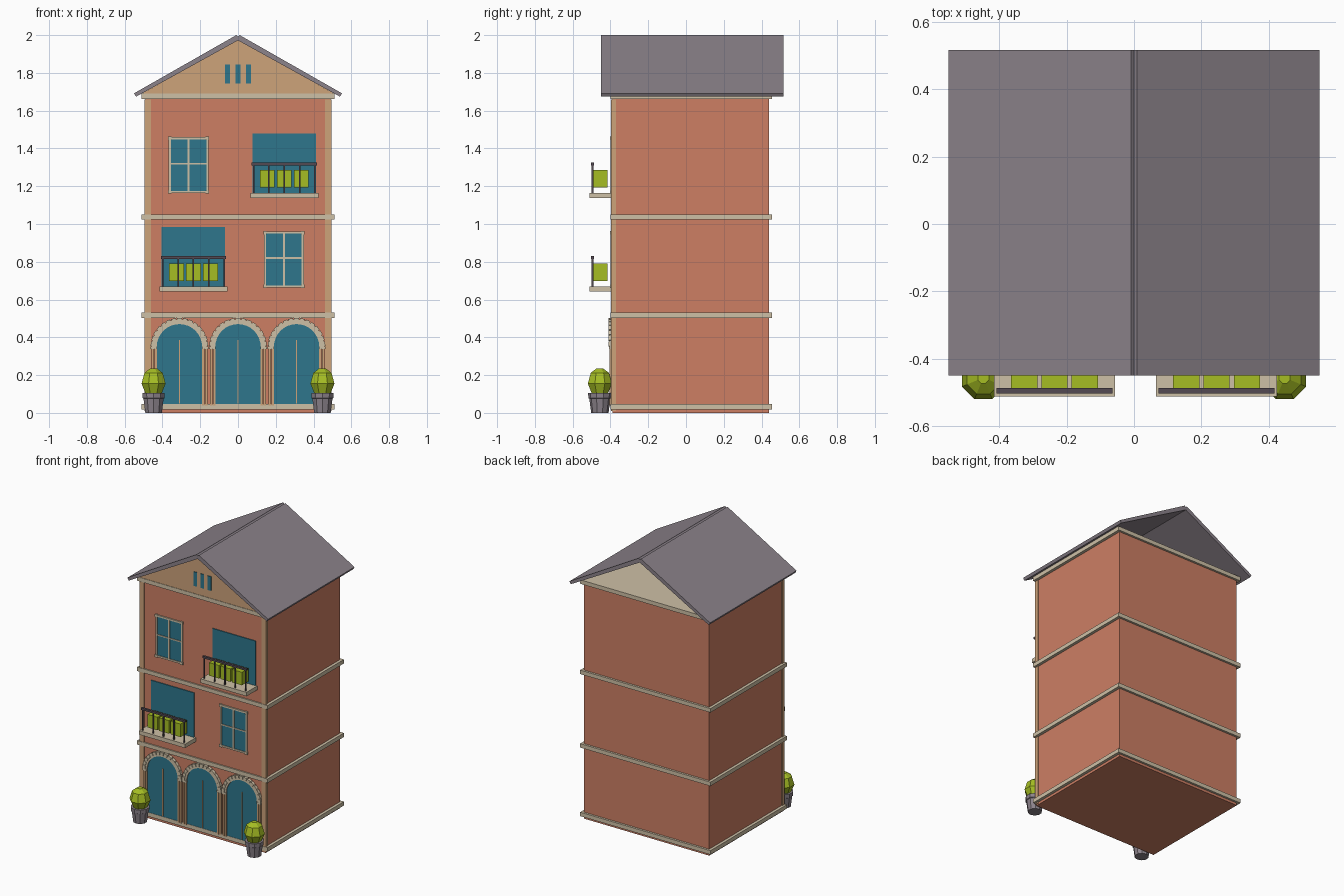
import bpy
import bmesh
from math import sin, cos, pi

default_cube = bpy.data.objects.get("Cube")
if default_cube:
    bpy.data.objects.remove(default_cube, do_unlink=True)


def linear(channel):
    value = channel / 255
    return value / 12.92 if value < 0.04045 else ((value + 0.055) / 1.055) ** 2.4


def material(name, red, green, blue):
    mat = bpy.data.materials.new(name)
    mat.use_nodes = True
    colour = (linear(red), linear(green), linear(blue), 1)
    mat.diffuse_color = colour
    shader = mat.node_tree.nodes["Principled BSDF"]
    shader.inputs["Base Color"].default_value = colour
    shader.inputs["Roughness"].default_value = 0.9
    return mat


terracotta = material("terracotta", 205, 127, 100)
tan = material("tan plaster", 205, 163, 122)
cream = material("cream stone", 206, 192, 166)
slate = material("slate grey", 140, 131, 139)
teal = material("teal glass", 46, 118, 140)
lime = material("leaf green", 166, 190, 36)
iron = material("dark iron", 84, 74, 82)


def finish(name, bm, mat):
    bmesh.ops.recalc_face_normals(bm, faces=bm.faces)
    mesh = bpy.data.meshes.new(name)
    bm.to_mesh(mesh)
    bm.free()
    mesh.materials.append(mat)
    obj = bpy.data.objects.new(name, mesh)
    bpy.context.collection.objects.link(obj)
    return obj


def add_prism(bm, outline, front, back):
    """Extrude an x-z outline along y."""
    near = [bm.verts.new((x, front, z)) for x, z in outline]
    far = [bm.verts.new((x, back, z)) for x, z in outline]
    bm.faces.new(near)
    bm.faces.new(far[::-1])
    for i in range(len(near)):
        j = (i + 1) % len(near)
        bm.faces.new((near[i], far[i], far[j], near[j]))


def prisms(name, mat, outlines, front, back):
    bm = bmesh.new()
    for outline in outlines:
        add_prism(bm, outline, front, back)
    return finish(name, bm, mat)


def rect(left, right, low, high):
    return [(left, low), (right, low), (right, high), (left, high)]


def bar(x, z, width, height):
    return rect(x - width / 2, x + width / 2, z - height / 2, z + height / 2)


def lathe(name, mat, profile, x, y, sides):
    """Flat-sided turned shape from (radius, z) pairs."""
    bm = bmesh.new()
    rings = []
    for radius, z in profile:
        rings.append([bm.verts.new((x + radius * cos(2 * pi * (k + 0.5) / sides),
                                    y + radius * sin(2 * pi * (k + 0.5) / sides), z))
                      for k in range(sides)])
    for a, b in zip(rings, rings[1:]):
        for k in range(sides):
            n = (k + 1) % sides
            bm.faces.new((a[k], a[n], b[n], b[k]))
    bm.faces.new(rings[0][::-1])
    bm.faces.new(rings[-1])
    return finish(name, bm, mat)


FRONT, BACK = -0.39, 0.44

# Main block, corner pilasters and storey bands
prisms("walls", terracotta, [rect(-0.49, 0.49, 0, 1.67)], FRONT, BACK)
prisms("corner_pilasters", tan,
       [rect(-0.495, -0.46, 0.01, 1.66), rect(0.46, 0.495, 0.01, 1.66)],
       FRONT - 0.006, -0.37)
prisms("storey_bands", cream,
       [bar(0, z, 1.02, 0.028) for z in (0.032, 0.517, 1.037, 1.676)],
       FRONT - 0.009, 0.455)

# Roof, open at the back, with a gable wall at the front
prisms("roof", slate,
       [[(-0.55, 1.692), (-0.009, 2), (0, 1.992), (0.009, 2), (0.55, 1.692),
         (0.54, 1.674), (0, 1.972), (-0.54, 1.674)]], -0.45, 0.517)
prisms("front_gable", tan, [[(-0.51, 1.69), (0.51, 1.69), (0, 1.973)]],
       FRONT - 0.006, FRONT + 0.01)
prisms("gable_vents", teal, [bar(x, 1.795, 0.026, 0.1) for x in (-0.055, 0, 0.055)],
       FRONT - 0.011, FRONT)


# Ground floor arched doorways
SPRING, INNER, OUTER = 0.35, 0.12, 0.153


def arc(x, radius, start, end, steps):
    return [(x + radius * cos(start + (end - start) * i / steps),
             SPRING + radius * sin(start + (end - start) * i / steps))
            for i in range(steps + 1)]


def doorway(label, x):
    bottom = 0.042
    outline = arc(x, INNER + 0.01, 0, pi, 16)
    outline += [(x - INNER - 0.01, bottom), (x + INNER + 0.01, bottom)]
    prisms(label + "_door", teal, [outline], FRONT - 0.007, FRONT)
    prisms(label + "_door_split", tan, [rect(x - 0.003, x + 0.003, 0.05, 0.385)],
           FRONT - 0.01, FRONT)
    ring = arc(x, OUTER - 0.006, 0, pi, 16) + arc(x, INNER, pi, 0, 16)
    prisms(label + "_arch", cream, [ring], FRONT - 0.014, FRONT)
    # Separate stones round the arch
    stones = []
    count = 15
    for i in range(count):
        start = pi * (i + 0.1) / count
        end = pi * (i + 0.9) / count
        stones.append(arc(x, OUTER, start, end, 1) + arc(x, INNER + 0.012, end, start, 1))
    prisms(label + "_arch_stones", cream, stones, FRONT - 0.02, FRONT)
    jambs, capitals = [], []
    for side in (-1, 1):
        jambs.append(bar(x + side * 0.126, 0.19, 0.012, 0.3))
        jambs.append(bar(x + side * 0.142, 0.19, 0.012, 0.3))
        capitals.append(bar(x + side * 0.136, 0.345, 0.034, 0.014))
    prisms(label + "_jambs", tan, jambs, FRONT - 0.014, FRONT)
    prisms(label + "_capitals", cream, capitals, FRONT - 0.018, FRONT)


for label, x in (("right", -0.31), ("middle", 0), ("left", 0.31)):
    doorway(label, x)


# Framed windows
def window(label, x, z):
    width, height, trim = 0.2, 0.285, 0.012
    prisms(label + "_window_glass", teal, [bar(x, z, width, height)], FRONT - 0.004, FRONT)
    frame = [bar(x + s * width / 2, z, trim, height) for s in (-1, 1)]
    frame += [bar(x, z + s * height / 2, width + trim, trim) for s in (-1, 1)]
    frame += [bar(x, z, trim, height), bar(x, z + 0.008, width, 0.008)]
    prisms(label + "_window_frame", cream, frame, FRONT - 0.009, FRONT)
    corners = [bar(x + s * width / 2, z + t * height / 2, 0.018, 0.018)
               for s in (-1, 1) for t in (-1, 1)]
    prisms(label + "_window_corners", cream, corners, FRONT - 0.012, FRONT)


window("upper", -0.262, 1.312)
window("lower", 0.243, 0.812)


# Balconies with railing and hedge boxes
def balcony(label, x, floor):
    prisms(label + "_balcony_door", teal, [rect(x - 0.168, x + 0.168, floor, floor + 0.315)],
           FRONT - 0.006, FRONT)
    prisms(label + "_balcony_slab", cream, [rect(x - 0.18, x + 0.18, floor - 0.028, floor)],
           -0.512, FRONT)
    prisms(label + "_balcony_rail", iron, [bar(x, floor + 0.153, 0.345, 0.014)],
           -0.503, -0.487)
    posts = [bar(x + k * 0.081, floor + 0.075, 0.008, 0.15) for k in range(-2, 3)]
    prisms(label + "_balcony_posts", iron, posts, -0.499, -0.491)
    hedges = [bar(x + k * 0.09, floor + 0.074, 0.078, 0.092) for k in (-1, 0, 1)]
    prisms(label + "_balcony_hedges", lime, hedges, -0.49, -0.415)


balcony("upper", 0.245, 1.165)
balcony("lower", -0.236, 0.67)

# Potted shrubs beside the entrance
for label, x in (("right", -0.447), ("left", 0.447)):
    lathe(label + "_pot", slate,
          [(0.046, 0), (0.056, 0.075), (0.061, 0.078), (0.062, 0.105)], x, -0.456, 10)
    lathe(label + "_shrub", lime,
          [(0.045, 0.1), (0.069, 0.155), (0.052, 0.212), (0.018, 0.236)], x, -0.456, 8)
